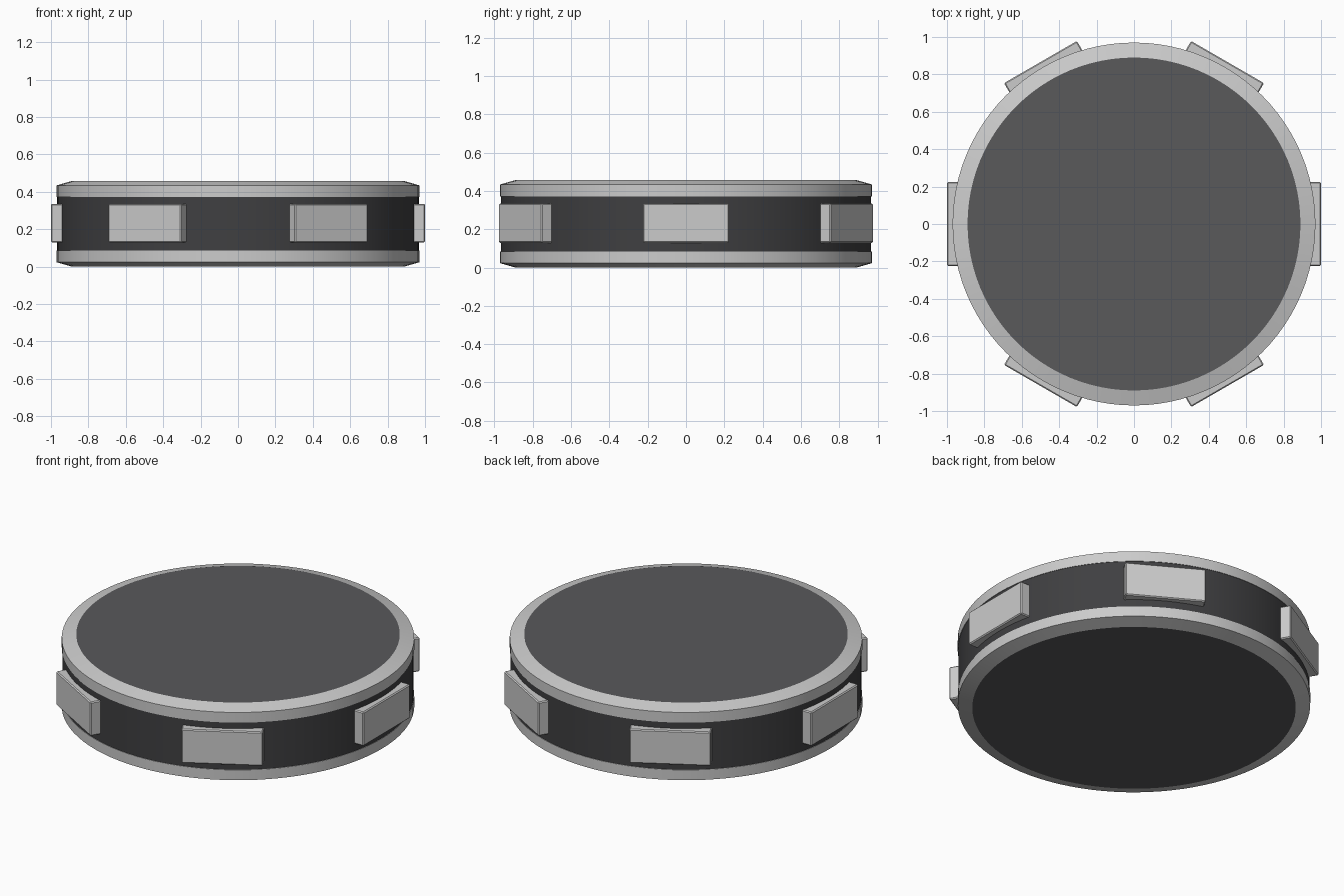
import bpy, bmesh
from math import cos, sin, tau, radians
from mathutils import Matrix

if "Cube" in bpy.data.objects:
    bpy.data.objects.remove(bpy.data.objects["Cube"])

SIDES = 96
H = 0.457


def material(name, rgb):
    m = bpy.data.materials.new(name)
    m.diffuse_color = (*rgb, 1)
    m.use_nodes = True
    m.node_tree.nodes["Principled BSDF"].inputs["Base Color"].default_value = m.diffuse_color
    return m


def make_object(name, bm, mat=None):
    bmesh.ops.recalc_face_normals(bm, faces=bm.faces[:])
    me = bpy.data.meshes.new(name)
    bm.to_mesh(me)
    bm.free()
    ob = bpy.data.objects.new(name, me)
    bpy.context.collection.objects.link(ob)
    if mat:
        me.materials.append(mat)
    return ob


def smooth(ob):
    bpy.ops.object.select_all(action='DESELECT')
    ob.select_set(True)
    bpy.context.view_layer.objects.active = ob
    bpy.ops.object.shade_smooth_by_angle(angle=radians(12))


def ring(name, profile, mat=None):
    """Revolve a closed (radius, z) profile around z."""
    bm = bmesh.new()
    loops = [[bm.verts.new((r * cos(tau * i / SIDES), r * sin(tau * i / SIDES), z))
              for r, z in profile] for i in range(SIDES)]
    n = len(profile)
    for i in range(SIDES):
        a, b = loops[i], loops[(i + 1) % SIDES]
        for j in range(n):
            k = (j + 1) % n
            bm.faces.new((a[j], b[j], b[k], a[k]))
    smooth(make_object(name, bm, mat))


def disc(name, radius, z0, z1, mat):
    bm = bmesh.new()
    bmesh.ops.create_cone(bm, cap_ends=True, segments=SIDES, radius1=radius, radius2=radius,
                          depth=z1 - z0, matrix=Matrix.Translation((0, 0, (z0 + z1) / 2)))
    smooth(make_object(name, bm, mat))


panel_dark = material("panel_dark", (0.1, 0.1, 0.105))
band_dark = material("band_dark", (0.05, 0.05, 0.053))

# Dark side band and the two flat panels
disc("side_band", 0.967, 0.06, 0.40, band_dark)
disc("top_panel", 0.89, 0.40, H, panel_dark)
disc("bottom_panel", 0.89, 0.0, 0.06, panel_dark)

# Chamfered metal rims
rim = [(0.89, 0.0), (0.97, 0.023), (0.97, 0.085), (0.89, 0.085)]
ring("bottom_rim", rim)
ring("top_rim", [(r, H - z) for r, z in rim])

# Six flat grip blocks around the side
for i in range(6):
    bm = bmesh.new()
    bmesh.ops.create_cube(bm, size=1, matrix=Matrix.Translation((0.96, 0, 0.232))
                          @ Matrix.Diagonal((0.08, 0.45, 0.206, 1)))
    bmesh.ops.bevel(bm, geom=bm.edges[:], offset=0.006, segments=1, affect='EDGES')
    bm.transform(Matrix.Rotation(tau * i / 6, 4, 'Z'))
    make_object(f"grip_block_{i + 1}", bm)
